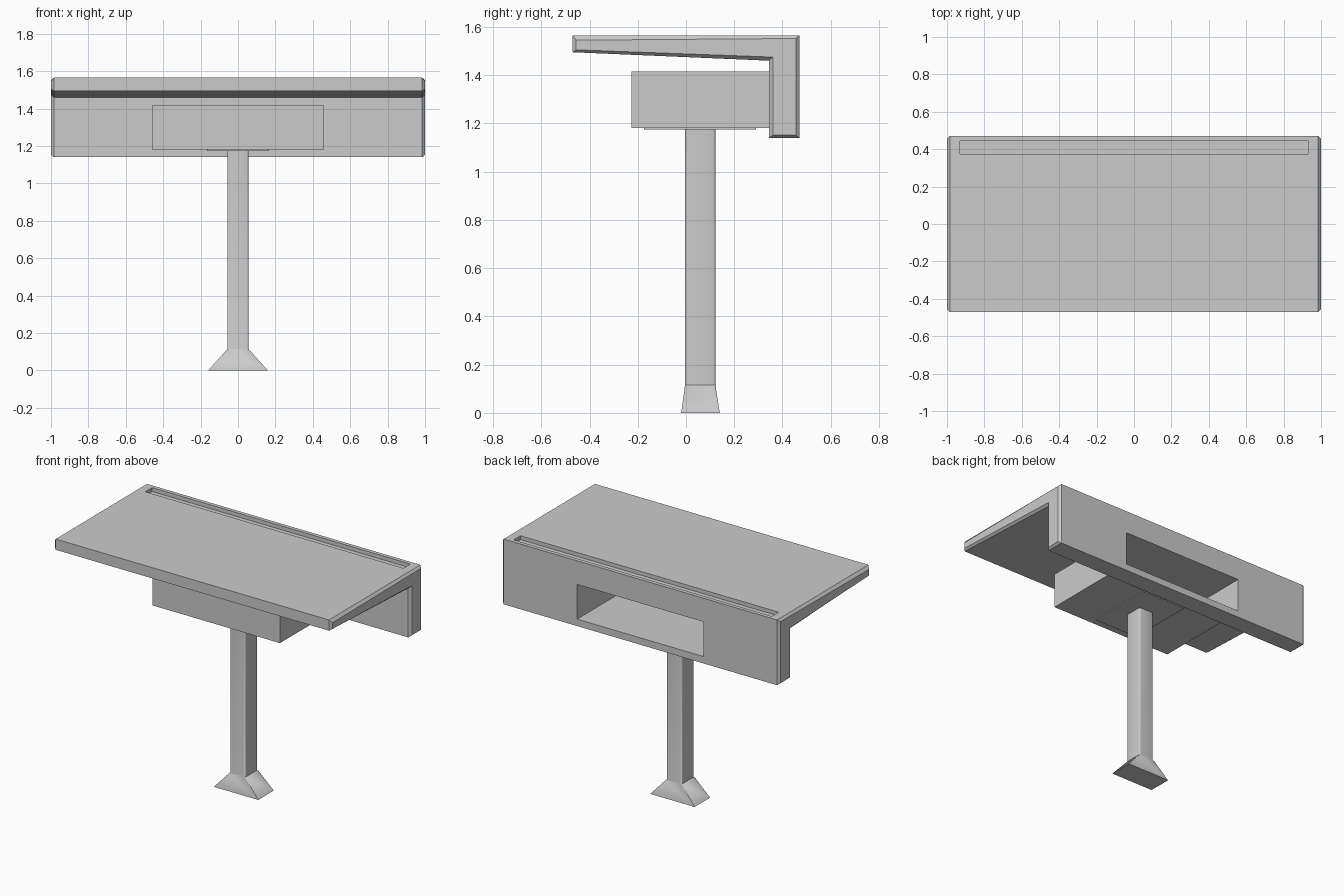
import bpy, bmesh, math

if "Cube" in bpy.data.objects:
    bpy.data.objects.remove(bpy.data.objects["Cube"])


def make(name, loops, angle=30, cap_start=True, cap_end=True):
    """Skin a row of matching point loops into one closed object."""
    bm = bmesh.new()
    rings = [[bm.verts.new(p) for p in lp] for lp in loops]
    n = len(loops[0])
    for a, b in zip(rings, rings[1:]):
        for i in range(n):
            bm.faces.new((a[i], a[(i + 1) % n], b[(i + 1) % n], b[i]))
    if cap_start:
        bm.faces.new(rings[0])
    if cap_end:
        bm.faces.new(rings[-1])
    bmesh.ops.recalc_face_normals(bm, faces=bm.faces)
    me = bpy.data.meshes.new(name)
    bm.to_mesh(me)
    bm.free()
    ob = bpy.data.objects.new(name, me)
    bpy.context.collection.objects.link(ob)
    return ob


def rect(x, y0, y1, z):
    return [(-x, y0, z), (x, y0, z), (x, y1, z), (-x, y1, z)]


def activate(ob):
    bpy.ops.object.select_all(action='DESELECT')
    ob.select_set(True)
    bpy.context.view_layer.objects.active = ob


def apply(ob, kind, **props):
    activate(ob)
    m = ob.modifiers.new(kind, kind)
    for k, v in props.items():
        setattr(m, k, v)
    bpy.ops.object.modifier_apply(modifier=m.name)


def cut(ob, x, y0, y1, z0, z1):
    c = make("cutter", [rect(x, y0, y1, z0), rect(x, y0, y1, z1)])
    apply(ob, 'BOOLEAN', operation='DIFFERENCE', solver='EXACT', object=c)
    bpy.data.objects.remove(c)


def smooth(ob, deg):
    activate(ob)
    bpy.ops.object.shade_smooth_by_angle(angle=math.radians(deg))


# Canopy: L-shaped profile with chamfered end caps
outer = [(-0.47, 1.565), (0.47, 1.565), (0.47, 1.14),
         (0.345, 1.14), (0.345, 1.46), (-0.47, 1.495)]
inner = [(-0.455, 1.545), (0.455, 1.552), (0.455, 1.152),
         (0.36, 1.152), (0.36, 1.475), (-0.455, 1.505)]
canopy = make("canopy", [[(x, y, z) for y, z in prof] for x, prof in
                         ((-1, inner), (-0.985, outer), (0.985, outer), (1, inner))])
cut(canopy, 0.93, 0.375, 0.445, 1.54, 1.7)      # drain channel in the roof
cut(canopy, 0.455, 0.2, 0.6, 1.185, 1.411)      # rear window into the box
smooth(canopy, 30)

# Hollow box under the canopy, open at the back
box = make("hollow_box", [rect(0.46, -0.225, 0.36, 1.18), rect(0.46, -0.225, 0.36, 1.416)])
cut(box, 0.455, -0.22, 0.6, 1.185, 1.411)
smooth(box, 30)

# Thin mounting plate between the post and the box
make("mounting_plate", [rect(0.165, -0.175, 0.29, 1.174), rect(0.165, -0.175, 0.29, 1.181)])

# Post with flared rectangular foot
post = make("post", [rect(0.16, -0.02, 0.14, 0), rect(0.056, -0.004, 0.122, 0.115),
                     rect(0.056, -0.004, 0.122, 1.18)])
bm = bmesh.new()
bm.from_mesh(post.data)
edges = [e for e in bm.edges if all(v.co.z > 0.1 for v in e.verts)
         and abs(e.verts[0].co.z - e.verts[1].co.z) > 0.5]
bmesh.ops.bevel(bm, geom=edges, offset=0.01, segments=3, profile=0.5, affect='EDGES')
bm.to_mesh(post.data)
bm.free()
smooth(post, 40)
